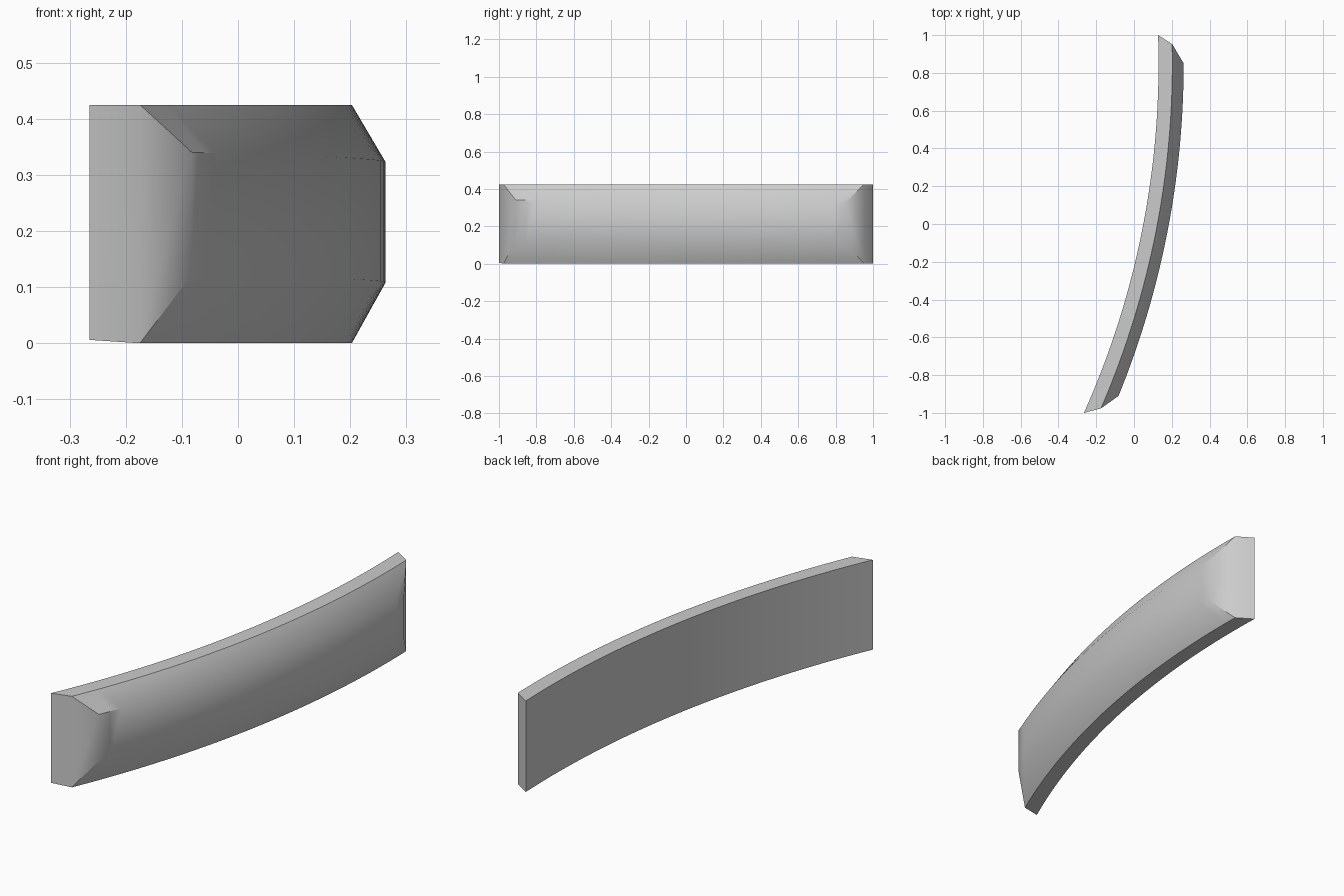
import bpy, bmesh, math

if "Cube" in bpy.data.objects:
    bpy.data.objects.remove(bpy.data.objects["Cube"])

# Arc shared by every lengthwise edge (plan view)
CX, CY, R = -4.4, 0.85, 4.53
STEPS = 32

# Cross-section: radial offset, front y, back y, front z, back z
PROFILE = [
    (0.0,   -1.0,   1.0,   0.006, 0.0),
    (0.073, -0.976, 0.953, 0.0,   0.0),
    (0.133, -0.91,  0.85,  0.123, 0.108),
    (0.133, -0.91,  0.85,  0.34,  0.323),
    (0.073, -0.976, 0.953, 0.425, 0.425),
    (0.0,   -1.0,   1.0,   0.425, 0.425),
]

grey = bpy.data.materials.new("light grey")
grey.diffuse_color = (0.6, 0.6, 0.6, 1)
grey.use_nodes = True
grey.node_tree.nodes["Principled BSDF"].inputs["Base Color"].default_value = grey.diffuse_color


def ring(bm, t):
    """One cross-section; each point runs on its own arc between slanted ends."""
    out = []
    for off, y0, y1, z0, z1 in PROFILE:
        r = R + off
        a0, a1 = math.asin((y0 - CY) / r), math.asin((y1 - CY) / r)
        a = a0 + (a1 - a0) * t
        z = z0 + (z1 - z0) * t
        out.append(bm.verts.new((CX + r * math.cos(a), CY + r * math.sin(a), z)))
    return out


# Curved bar skin
bm = bmesh.new()
rings = [ring(bm, i / STEPS) for i in range(STEPS + 1)]
n = len(PROFILE)
for a, b in zip(rings, rings[1:]):
    for i in range(n):
        j = (i + 1) % n
        bm.faces.new((a[i], a[j], b[j], b[i]))

# Bevelled end caps, each bent along the ridge line
for e in (rings[0], rings[-1]):
    bm.faces.new((e[0], e[1], e[4], e[5]))
    bm.faces.new((e[1], e[2], e[3], e[4]))

bmesh.ops.recalc_face_normals(bm, faces=bm.faces)
mesh = bpy.data.meshes.new("curved_bar")
bm.to_mesh(mesh)
bm.free()
mesh.materials.append(grey)
bar = bpy.data.objects.new("curved_bar", mesh)
bpy.context.collection.objects.link(bar)
bpy.context.view_layer.objects.active = bar
bar.select_set(True)
bpy.ops.object.shade_smooth_by_angle(angle=math.radians(35))
